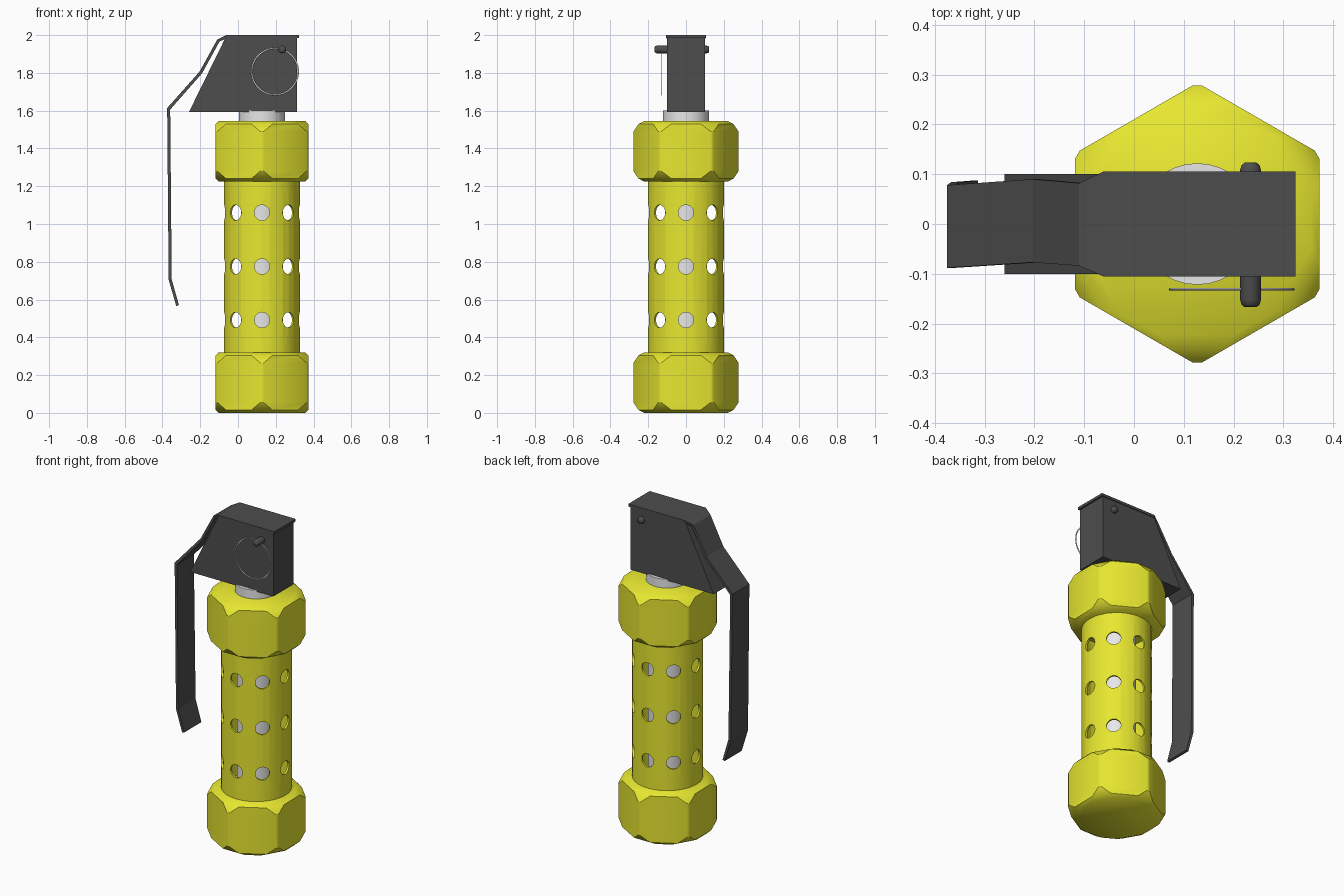
import bpy, bmesh, math
from mathutils import Matrix, Vector

if "Cube" in bpy.data.objects:
    bpy.data.objects.remove(bpy.data.objects["Cube"])

CX = 0.127  # body axis


def mat(name, c):
    m = bpy.data.materials.new(name)
    m.diffuse_color = (*c, 1)
    m.use_nodes = True
    m.node_tree.nodes["Principled BSDF"].inputs["Base Color"].default_value = m.diffuse_color
    return m


YELLOW = mat("yellow", (0.8, 0.8, 0.03))
GREY = mat("light_grey", (0.8, 0.8, 0.8))
DARK = mat("dark_grey", (0.075, 0.075, 0.075))


def make(name, bm, material, smooth=None):
    bmesh.ops.recalc_face_normals(bm, faces=bm.faces[:])
    me = bpy.data.meshes.new(name)
    bm.to_mesh(me)
    bm.free()
    me.materials.append(material)
    ob = bpy.data.objects.new(name, me)
    bpy.context.collection.objects.link(ob)
    if smooth:
        bpy.ops.object.select_all(action='DESELECT')
        ob.select_set(True)
        bpy.context.view_layer.objects.active = ob
        bpy.ops.object.shade_smooth_by_angle(angle=math.radians(smooth))
    return ob


def loft(bm, rings, caps=True, closed=False):
    """Bridge rings of equal point count; cap the ends or close the loop."""
    vs = [[bm.verts.new(p) for p in r] for r in rings]
    n = len(vs[0])
    pairs = list(zip(vs, vs[1:])) + ([(vs[-1], vs[0])] if closed else [])
    for a, b in pairs:
        for i in range(n):
            j = (i + 1) % n
            bm.faces.new((a[i], a[j], b[j], b[i]))
    if caps and not closed:
        bm.faces.new(vs[0][::-1])
        bm.faces.new(vs[-1])


def circle(r, z, n=32):
    return [(CX + r * math.cos(2 * math.pi * i / n), r * math.sin(2 * math.pi * i / n), z)
            for i in range(n)]


def cut_hexagon(apothem, cut, z):
    """Hexagon pointing along y with its six corners cut at a given radius."""
    pts = []
    half = (apothem / math.cos(math.pi / 6) - cut) * math.tan(math.pi / 3)
    for k in range(6):
        a = math.radians(30 + 60 * k)
        d, t = Vector((math.cos(a), math.sin(a))), Vector((-math.sin(a), math.cos(a)))
        for s in (-1, 1):
            p = d * cut + t * half * s
            pts.append((CX + p.x, p.y, z))
    return pts


# Chamfered hexagonal end nuts
for name, z0 in (("bottom_nut", 0.0), ("top_nut", 1.225)):
    z1 = z0 + 0.32
    prof = [(0.230, 0.222, 0), (0.2455, 0.252, 0.016), (0.2455, 0.278, 0.055)]
    rings = [cut_hexagon(a, c, z0 + h) for a, c, h in prof]
    rings += [cut_hexagon(a, c, z1 - h) for a, c, h in reversed(prof)]
    bm = bmesh.new()
    loft(bm, rings)
    make(name, bm, YELLOW, 32)

# Perforated hollow tube
bm = bmesh.new()
loft(bm, [circle(0.2, 0.3), circle(0.2, 1.25), circle(0.188, 1.25), circle(0.188, 0.3)], closed=True)
tube = make("perforated_tube", bm, YELLOW)
bm = bmesh.new()
for z in (0.492, 0.775, 1.06):
    for k in range(8):
        m = (Matrix.Translation((CX, 0, z)) @ Matrix.Rotation(k * math.pi / 4, 4, 'Z')
             @ Matrix.Translation((0.195, 0, 0)) @ Matrix.Rotation(math.pi / 2, 4, 'Y'))
        bmesh.ops.create_cone(bm, cap_ends=True, segments=20, radius1=0.041, radius2=0.041,
                              depth=0.08, matrix=m)
cutter = make("hole_cutter", bm, YELLOW)
cutter.hide_render = True
mod = tube.modifiers.new("holes", 'BOOLEAN')
mod.operation = 'DIFFERENCE'
mod.solver = 'EXACT'
mod.object = cutter
bpy.ops.object.select_all(action='DESELECT')
tube.select_set(True)
bpy.context.view_layer.objects.active = tube
bpy.ops.object.modifier_apply(modifier=mod.name)
bpy.data.objects.remove(cutter)
bpy.ops.object.shade_smooth_by_angle(angle=math.radians(30))

# Inner core and neck
for name, r, z0, z1 in (("inner_core", 0.11, 0.3, 1.25), ("neck", 0.122, 1.53, 1.6)):
    bm = bmesh.new()
    loft(bm, [circle(r, z0), circle(r, z1)])
    make(name, bm, GREY, 30)

# Wedge-shaped head block
bm = bmesh.new()
prof = [(-0.26, 1.592), (0.313, 1.592), (0.313, 1.987), (-0.066, 1.987)]
loft(bm, [[(x, y, z) for x, z in prof] for y in (-0.1, 0.1)])
make("head_block", bm, DARK)

# Bent safety lever: outer x, z, inner x, z, y range
path = [
    (0.324, 2.0, 0.324, 1.984, -0.105, 0.105),
    (-0.062, 2.0, -0.058, 1.984, -0.105, 0.105),
    (-0.110, 1.976, -0.098, 1.966, -0.084, 0.082),
    (-0.204, 1.806, -0.190, 1.798, -0.077, 0.090),
    (-0.375, 1.614, -0.359, 1.606, -0.088, 0.078),
    (-0.367, 0.704, -0.351, 0.707, -0.086, 0.084),
    (-0.327, 0.566, -0.313, 0.571, -0.082, 0.087),
]
bm = bmesh.new()
loft(bm, [[(ox, y0, oz), (ox, y1, oz), (ix, y1, iz), (ix, y0, iz)]
          for ox, oz, ix, iz, y0, y1 in path])
make("lever", bm, DARK)

# Safety pin with rounded ends
bm = bmesh.new()
prof = [(-0.167, 0.012), (-0.162, 0.018), (-0.152, 0.021),
        (0.108, 0.021), (0.118, 0.018), (0.123, 0.012)]
loft(bm, [[(0.234 + r * math.cos(i * math.pi / 8), y, 1.924 + r * math.sin(i * math.pi / 8))
           for i in range(16)] for y, r in prof])
make("safety_pin", bm, DARK, 50)

# Thin pull ring
bm = bmesh.new()
rings = []
for i in range(48):
    a = 2 * math.pi * i / 48
    ring = []
    for j in range(6):
        b = 2 * math.pi * j / 6
        r = 0.123 + 0.004 * math.cos(b)
        ring.append((0.196 + r * math.cos(a), -0.131 + 0.003 * math.sin(b), 1.807 + r * math.sin(a)))
    rings.append(ring)
loft(bm, rings, closed=True)
make("pull_ring", bm, GREY, 60)
